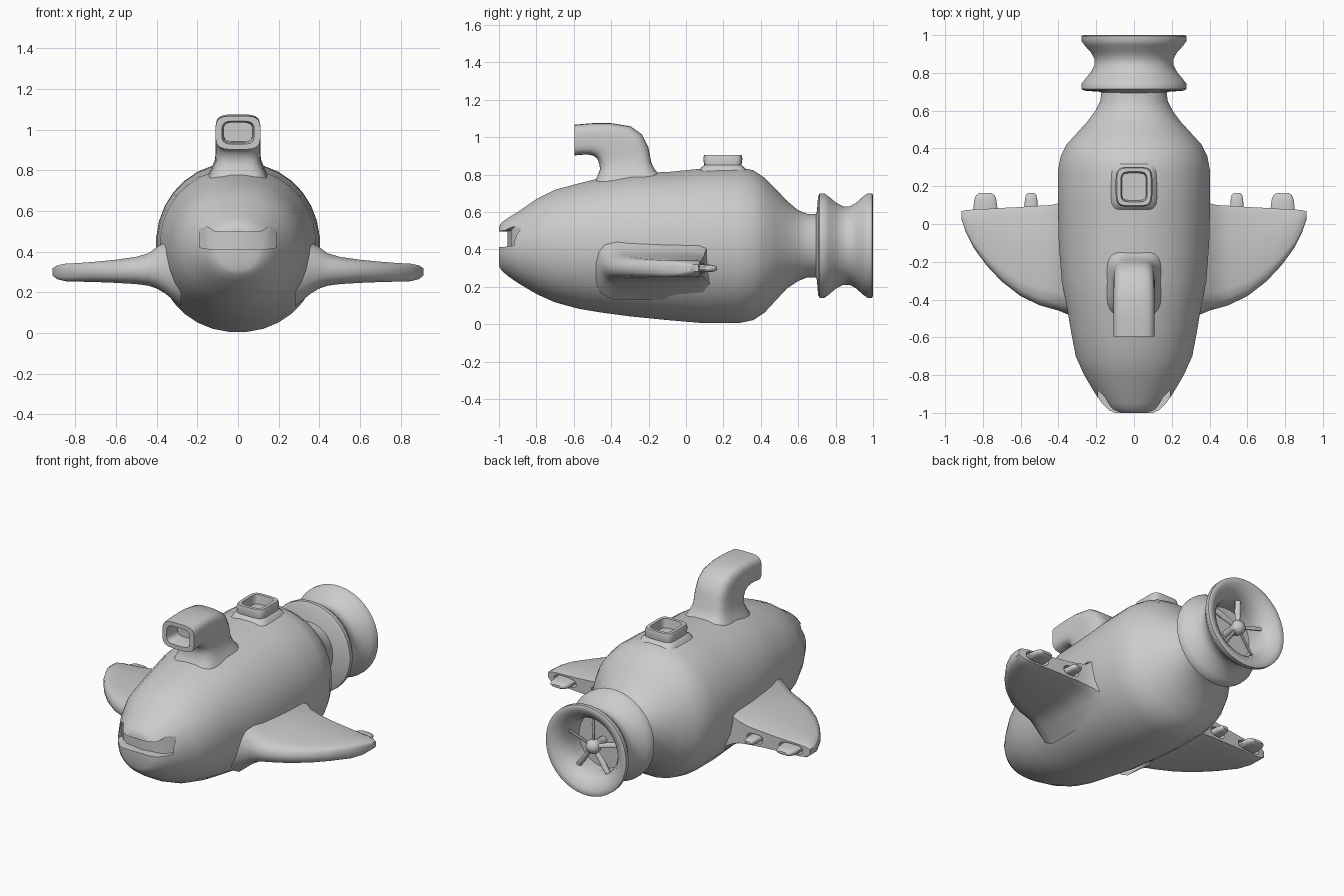
import bpy, bmesh, math
from mathutils import Vector

if "Cube" in bpy.data.objects:
    bpy.data.objects.remove(bpy.data.objects["Cube"])


def oval(a, b, power=2.0, n=32):
    """Superellipse outline: power 2 is an ellipse, higher is boxier."""
    pts = []
    for i in range(n):
        t = 2 * math.pi * (i + 0.5) / n
        c, s = math.cos(t), math.sin(t)
        pts.append((a * math.copysign(abs(c) ** (2 / power), c),
                    b * math.copysign(abs(s) ** (2 / power), s)))
    return pts


def loft(name, rings, angle=40):
    """Skin a row of equal-length rings and cap both ends."""
    bm = bmesh.new()
    rows = [[bm.verts.new(p) for p in r] for r in rings]
    n = len(rows[0])
    for a, b in zip(rows, rows[1:]):
        for i in range(n):
            j = (i + 1) % n
            bm.faces.new((a[i], a[j], b[j], b[i]))
    bm.faces.new(rows[0])
    bm.faces.new(rows[-1])
    bmesh.ops.recalc_face_normals(bm, faces=bm.faces)
    mesh = bpy.data.meshes.new(name)
    bm.to_mesh(mesh)
    bm.free()
    ob = bpy.data.objects.new(name, mesh)
    bpy.context.collection.objects.link(ob)
    smooth(ob, angle)
    return ob


def smooth(ob, angle=40):
    bpy.ops.object.select_all(action='DESELECT')
    ob.select_set(True)
    bpy.context.view_layer.objects.active = ob
    bpy.ops.object.shade_smooth_by_angle(angle=math.radians(angle))


def carve(ob, cutter):
    cutter.hide_render = True
    mod = ob.modifiers.new("carve", 'BOOLEAN')
    mod.operation = 'DIFFERENCE'
    mod.solver = 'EXACT'
    mod.object = cutter
    bpy.context.view_layer.objects.active = ob
    bpy.ops.object.modifier_apply(modifier=mod.name)
    bpy.data.objects.remove(cutter)
    smooth(ob)


def along_y(stations, power=2.0, n=32):
    """Stations (y, half width, z bottom, z top) to rings."""
    return [[(u, y, (lo + hi) / 2 + v) for u, v in oval(w, (hi - lo) / 2, power, n)]
            for y, w, lo, hi in stations]


# Hull
hull = loft("hull", along_y([
    (-1.0, .10, .31, .52), (-.985, .135, .285, .545), (-.95, .17, .255, .57),
    (-.9, .205, .22, .60), (-.8, .265, .16, .67), (-.7, .31, .115, .72),
    (-.57, .335, .08, .755), (-.45, .355, .06, .785), (-.3, .385, .04, .81),
    (-.1, .40, .02, .815), (.1, .405, .003, .835), (.28, .405, .003, .84),
    (.36, .39, .02, .825), (.42, .36, .06, .785), (.48, .305, .125, .725),
    (.54, .25, .19, .66), (.6, .205, .23, .61), (.65, .18, .25, .59),
    (.72, .17, .25, .59)], 2.1))

# Mouth slot with a back wall that follows the nose
half = [(0, .412, .495, -.955), (.12, .412, .50, -.935),
        (.155, .414, .525, -.915), (.19, .42, .52, -.88)]
spans = [(-x, a, b, y) for x, a, b, y in half[:0:-1]] + half
carve(hull, loft("mouth_cutter", [
    [(x, -1.1, a), (x, y, a), (x, y, b), (x, -1.1, b)] for x, a, b, y in spans]))

# Snorkel: each station is (half width, front/inner point, back/outer point) in y, z
def snorkel_ring(w, inner, outer):
    a, b = Vector((0, *inner)), Vector((0, *outer))
    mid, axis = (a + b) / 2, (b - a) / 2
    return [mid + axis * v + Vector((u, 0, 0)) for u, v in oval(w, 1, 4, 24)]

loft("snorkel", [snorkel_ring(*s) for s in [
    (.15, (-.50, .74), (-.13, .79)), (.13, (-.475, .79), (-.165, .825)),
    (.113, (-.46, .83), (-.185, .865)), (.11, (-.465, .86), (-.20, .945)),
    (.11, (-.475, .885), (-.235, 1.015)), (.11, (-.495, .90), (-.295, 1.058)),
    (.11, (-.525, .907), (-.40, 1.075)), (.11, (-.56, .905), (-.50, 1.075)),
    (.11, (-.595, .902), (-.595, 1.067)), (.08, (-.595, .928), (-.595, 1.042)),
    (.07, (-.55, .938), (-.55, 1.035)), (.07, (-.50, .94), (-.50, 1.035))]])

# Open hatch tower on the deck
loft("hatch", [[(u, .197 + v, z) for u, v in oval(w, d, 5, 24)] for z, w, d in [
    (.78, .14, .15), (.835, .115, .118), (.85, .095, .10), (.885, .097, .105),
    (.905, .09, .10), (.905, .07, .08), (.88, .068, .076), (.85, .065, .072)]])


# Propeller duct, turned around the y axis
def disc(y, r, n=40):
    return [(u, y, .42 + v) for u, v in oval(r, r, 2, n)]

loft("propeller_duct", [disc(*s) for s in [
    (.69, .16), (.70, .185), (.706, .265), (.715, .28), (.74, .28), (.765, .262),
    (.80, .232), (.84, .21), (.875, .21), (.91, .23), (.945, .262), (.97, .28),
    (.995, .28), (1.0, .268), (.995, .245), (.97, .205), (.93, .178),
    (.88, .17), (.82, .17)]], 50)

# Propeller: hub and five slender blades
loft("propeller_hub", [disc(y, r, 16) for y, r in [
    (.81, .025), (.88, .03), (.90, .042), (.93, .045), (.95, .034), (.962, .012)]])
for k in range(5):
    a = math.radians(90 + 72 * k)
    out, side = Vector((math.cos(a), 0, math.sin(a))), Vector((-math.sin(a), 0, math.cos(a)))
    loft(f"propeller_blade_{k + 1}", [
        [Vector((0, .92, .42)) + out * r + side * u + Vector((0, v + u * .5, 0))
         for u, v in oval(w, .010, 2, 8)]
        for r, w in [(.02, .010), (.08, .013), (.13, .016), (.175, .014)]])


# Wings: (x, leading y, trailing y, z centre, half thickness)
WING = [(.28, -.50, .16, .32, .19), (.36, -.475, .125, .32, .125),
        (.40, -.458, .11, .32, .102), (.44, -.447, .10, .312, .08),
        (.50, -.43, .097, .307, .067), (.60, -.382, .09, .303, .057),
        (.70, -.305, .085, .30, .05), (.78, -.22, .08, .298, .046),
        (.85, -.125, .077, .297, .043), (.89, -.045, .073, .298, .034),
        (.912, .02, .068, .30, .018)]
SECTION = [(0, .0), (.02, .5), (.07, .82), (.17, 1), (.6, 1), (.93, 1), (1, .85)]
OUTLINE = SECTION + [(t, -h) for t, h in SECTION[:0:-1]]

def slab(x, stations, n=16):
    return [[(x + u, y, .298 + v) for u, v in oval(w, h, 3, n)] for y, w, h in stations]

for label, s in (("left", -1), ("right", 1)):
    wing = loft(f"{label}_wing", [
        [(s * x, a + (b - a) * t, zc + h * k) for t, k in OUTLINE]
        for x, a, b, zc, h in WING])
    # Two thruster sockets in the trailing edge, each with a rounded plug
    for part, x, w in (("inner", .545, .036), ("outer", .787, .064)):
        carve(wing, loft("socket_cutter", slab(
            s * x, [(.02, w + .012, .026), (.2, w + .022, .034)])))
        loft(f"{label}_{part}_thruster", slab(s * x, [
            (.0, w, .021), (.09, w, .021), (.13, w * .92, .02),
            (.152, w * .78, .016), (.165, w * .5, .008)]))
